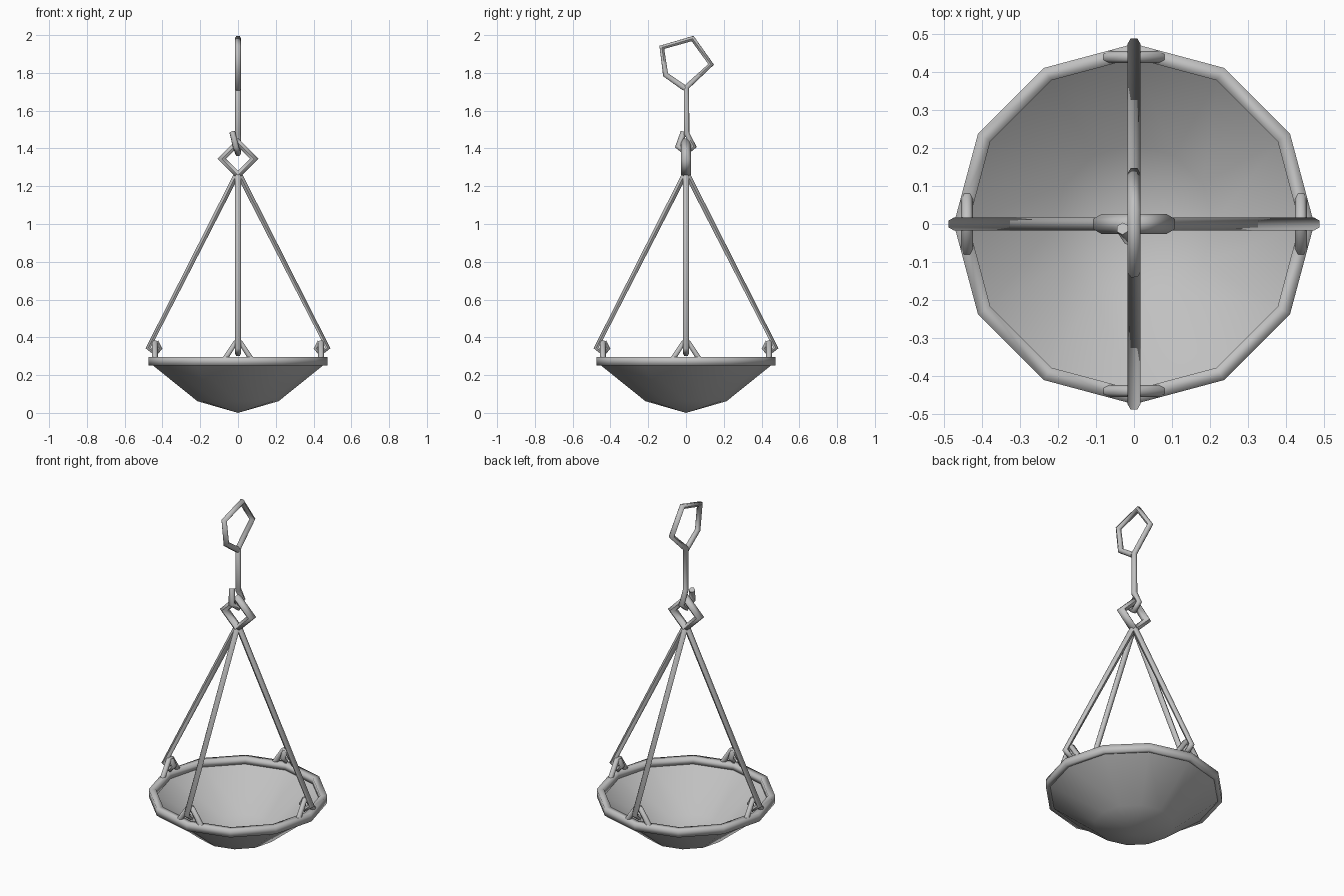
import bpy, bmesh
from math import radians
from mathutils import Matrix, Vector

cube = bpy.data.objects.get("Cube")
if cube:
    bpy.data.objects.remove(cube, do_unlink=True)

# Single grey metal
metal = bpy.data.materials.new("grey_metal")
metal.use_nodes = True
colour = (0.53, 0.53, 0.53, 1)
metal.diffuse_color = colour
metal.node_tree.nodes["Principled BSDF"].inputs["Base Color"].default_value = colour


def activate(obj):
    bpy.ops.object.select_all(action="DESELECT")
    obj.select_set(True)
    bpy.context.view_layer.objects.active = obj


def lathe(name, profile, angle, sides=12):
    """Spin a closed (radius, height) profile into a faceted ring."""
    bm = bmesh.new()
    verts = [bm.verts.new((r, 0, z)) for r, z in profile]
    edges = [bm.edges.new((verts[i], verts[i - 1])) for i in range(len(verts))]
    bmesh.ops.spin(bm, geom=verts + edges, cent=(0, 0, 0), axis=(0, 0, 1),
                   angle=radians(360), steps=sides, use_merge=True)
    bmesh.ops.remove_doubles(bm, verts=bm.verts, dist=0.0005)
    bmesh.ops.recalc_face_normals(bm, faces=bm.faces)
    mesh = bpy.data.meshes.new(name)
    bm.to_mesh(mesh)
    bm.free()
    obj = bpy.data.objects.new(name, mesh)
    bpy.context.collection.objects.link(obj)
    mesh.materials.append(metal)
    activate(obj)
    bpy.ops.object.shade_smooth_by_angle(angle=radians(angle))
    return obj


def tube(name, points, radius, closed=False, turn=0):
    """Bent six-sided bar along a path, turned about the vertical axis."""
    curve = bpy.data.curves.new(name, "CURVE")
    curve.dimensions = "3D"
    curve.bevel_depth = radius
    curve.bevel_resolution = 1
    curve.use_fill_caps = not closed
    spline = curve.splines.new("POLY")
    spline.points.add(len(points) - 1)
    spin = Matrix.Rotation(radians(turn), 3, "Z")
    for point, co in zip(spline.points, points):
        point.co = (*(spin @ Vector(co)), 1)
    spline.use_cyclic_u = closed
    curve.materials.append(metal)
    obj = bpy.data.objects.new(name, curve)
    bpy.context.collection.objects.link(obj)
    activate(obj)
    bpy.ops.object.convert(target="MESH")
    bpy.ops.object.shade_smooth_by_angle(angle=radians(65))
    return obj


# Shallow bowl and its rim
lathe("bowl", [(0, 0), (0.215, 0.062), (0.455, 0.255),
               (0.445, 0.265), (0.21, 0.072), (0, 0.01)], 75)
lathe("bowl_rim", [(0.475, 0.252), (0.475, 0.295), (0.437, 0.295), (0.437, 0.252)], 100)

# Four hangers, each with a bracket on the rim and a hooked rod
for side, turn in zip(("left", "back", "right", "front"), range(0, 360, 90)):
    tube(side + "_bracket", [(0.44, -0.07, 0.285), (0.44, -0.015, 0.37),
                             (0.44, 0.015, 0.37), (0.44, 0.07, 0.285)], 0.016, turn=turn)
    tube(side + "_rod", [(0.003, 0, 1.27), (0.475, 0, 0.345), (0.437, 0, 0.315),
                         (0.415, 0, 0.34), (0.435, 0, 0.375)], 0.017, turn=turn)

# Square link joining the four rods
ring, centre = 0.086, 1.345
tube("joining_ring", [(ring, 0, centre), (0, 0, centre + ring),
                      (-ring, 0, centre), (0, 0, centre - ring)], 0.026, closed=True)

# Hanging hook: lower curl, shaft and five-sided top loop
tube("hanging_hook", [
    (-0.03, -0.012, 1.485), (-0.012, -0.042, 1.41), (0, 0, 1.375),
    (0, 0.042, 1.41), (0, 0.003, 1.48), (0, 0.003, 1.725),
    (0, 0.133, 1.845), (0, 0.035, 1.982), (0, -0.128, 1.935),
    (0, -0.108, 1.79), (0, -0.005, 1.718)], 0.017)
